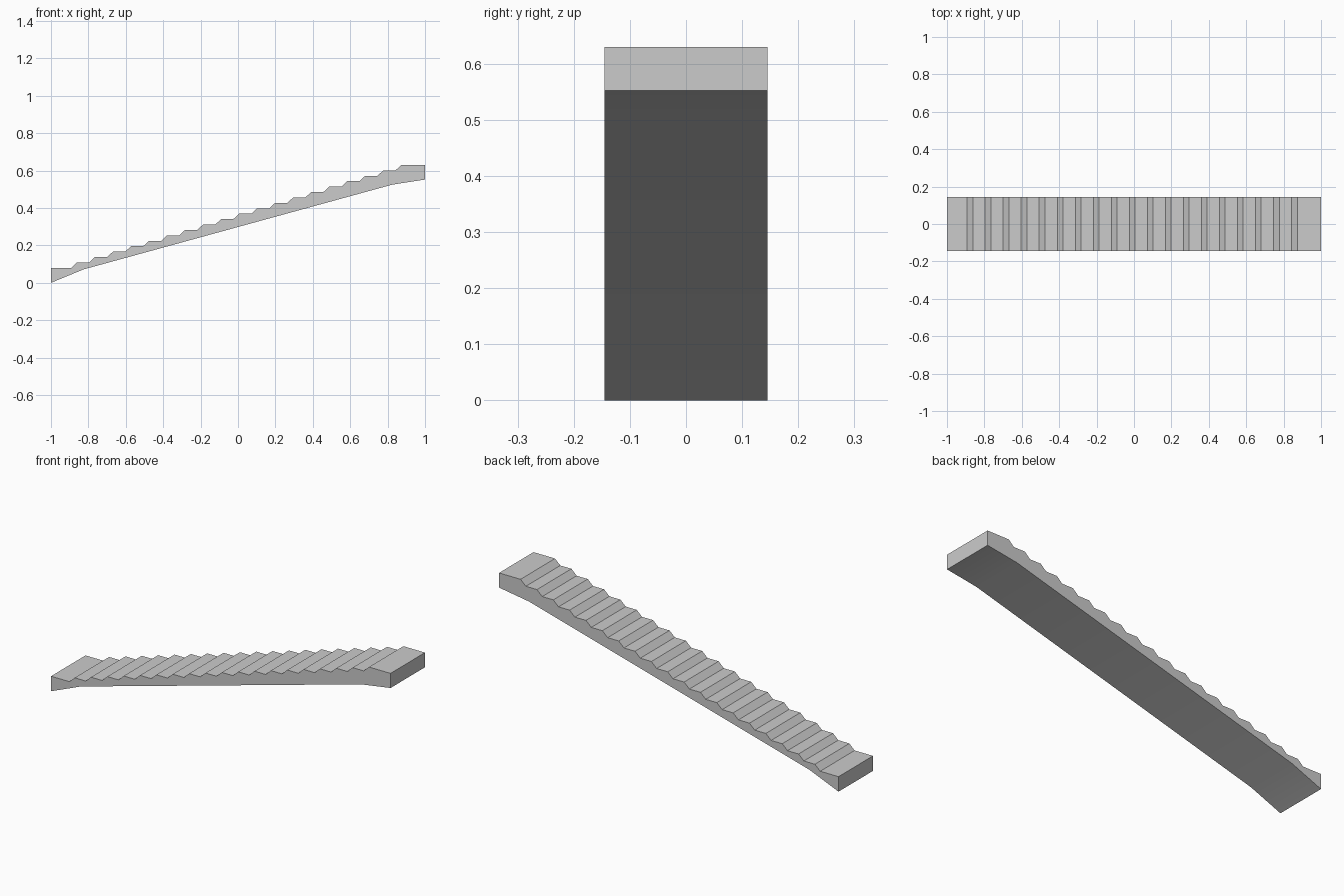
import bpy, bmesh

if "Cube" in bpy.data.objects:
    bpy.data.objects.remove(bpy.data.objects["Cube"])

STEPS = 19
HALF_W = 0.145
RUN = (0.842 + 0.892) / (STEPS - 1)   # spacing between risers
RISE = 0.55 / STEPS
SLANT = 0.031                         # horizontal depth of a sloped riser

# side profile: underside with flared ends, then the stepped top from right to left
profile = [(-1, 0), (-0.825, 0.072), (0.825, 0.525), (1, 0.552), (1, 0.63)]
for i in reversed(range(STEPS)):
    x = -0.892 + i * RUN
    z = 0.08 + i * RISE
    profile += [(x + SLANT, z + RISE), (x, z)]
profile.append((-1, 0.08))

# extrude the profile across the width
bm = bmesh.new()
face = bm.faces.new([bm.verts.new((x, -HALF_W, z)) for x, z in profile])
res = bmesh.ops.extrude_face_region(bm, geom=[face])
verts = [g for g in res["geom"] if isinstance(g, bmesh.types.BMVert)]
bmesh.ops.translate(bm, verts=verts, vec=(0, 2 * HALF_W, 0))
bmesh.ops.recalc_face_normals(bm, faces=bm.faces)
mesh = bpy.data.meshes.new("stair_flight")
bm.to_mesh(mesh)
bm.free()
stairs = bpy.data.objects.new("stair_flight", mesh)
bpy.context.collection.objects.link(stairs)

# soft bends on the underside, crisp steps
bpy.context.view_layer.objects.active = stairs
stairs.select_set(True)
bpy.ops.object.shade_smooth_by_angle(angle=0.35)
